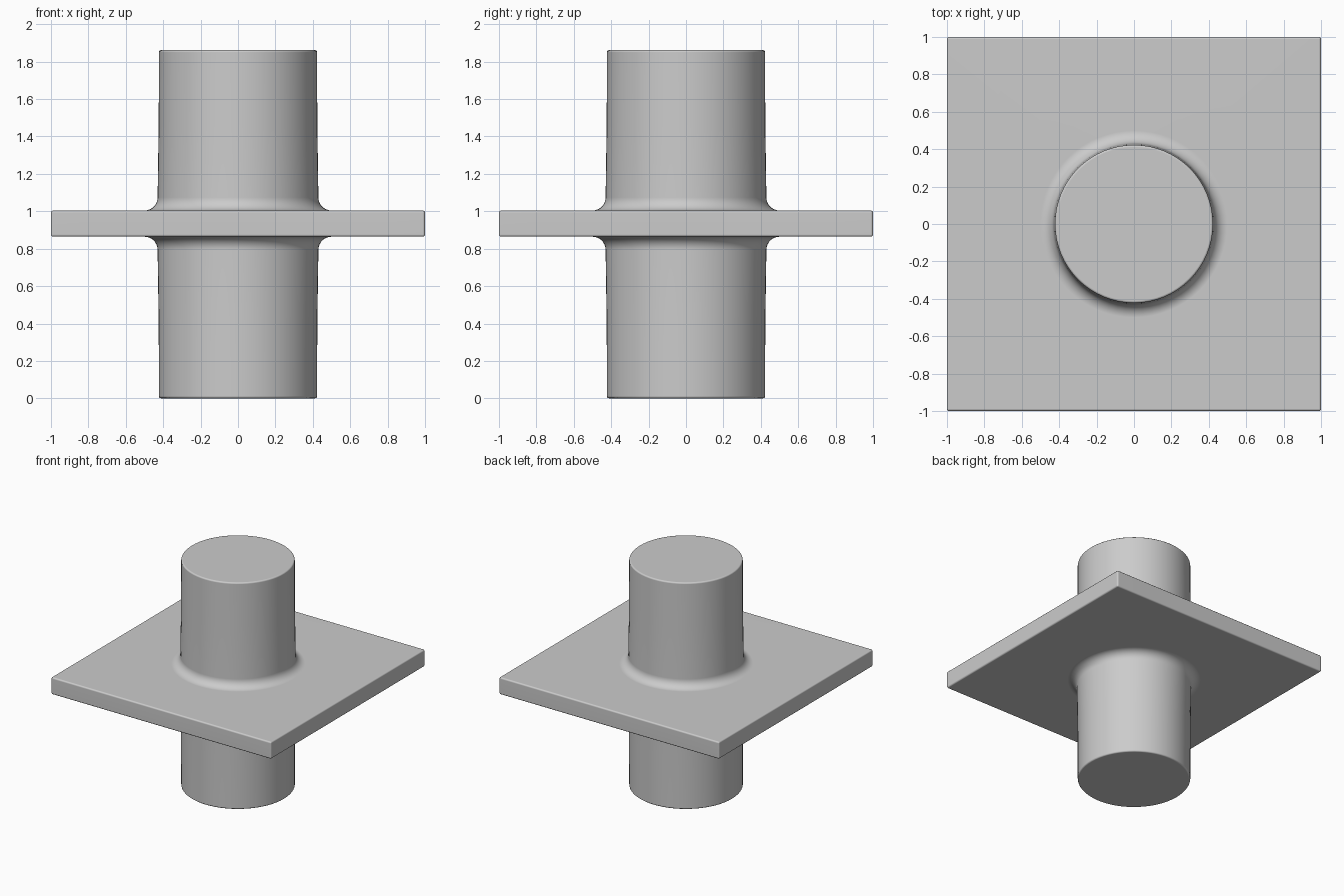
import bpy, bmesh
from math import sin, cos, pi, radians

if "Cube" in bpy.data.objects:
    bpy.data.objects.remove(bpy.data.objects["Cube"])

N = 64            # sides round the post (multiple of 8 so rings meet the plate corners)
HEIGHT = 1.862
MID = 0.934       # centre height of the plate
HALF_T = 0.07     # half the plate thickness
FILLET = 0.07

bm = bmesh.new()


def ring(size, z, square=False):
    verts = []
    for i in range(N):
        a = 2 * pi * i / N
        c, s = cos(a), sin(a)
        k = size / max(abs(c), abs(s)) if square else size
        verts.append(bm.verts.new((k * c, k * s, z)))
    return verts


# Half profile of post and fillet, from the end cap to the plate
half = [(0.423, 0.0), (0.424, 0.4)]
for i in range(8):
    t = pi / 2 * i / 7
    half.append((0.43 + FILLET * (1 - cos(t)), MID - HALF_T - FILLET * (1 - sin(t))))

# Loft: lower post, square plate edge, upper post
rings = [ring(r, z) for r, z in half]
rings += [ring(1.0, MID - HALF_T, True), ring(1.0, MID + HALF_T, True)]
rings += [ring(r, HEIGHT if z == 0 else 2 * MID - z) for r, z in reversed(half)]
for lo, hi in zip(rings, rings[1:]):
    for i in range(N):
        j = (i + 1) % N
        bm.faces.new((lo[i], lo[j], hi[j], hi[i]))
bm.faces.new(rings[0][::-1])
bm.faces.new(rings[-1])
bmesh.ops.recalc_face_normals(bm, faces=bm.faces[:])

# Small rounding on every hard edge
hard = [e for e in bm.edges if e.calc_face_angle(0) > radians(50)]
bmesh.ops.bevel(bm, geom=hard, offset=0.012, offset_type='OFFSET', segments=3,
                profile=0.5, affect='EDGES', clamp_overlap=True)

mesh = bpy.data.meshes.new("flanged_post")
bm.to_mesh(mesh)
bm.free()
post = bpy.data.objects.new("flanged_post", mesh)
bpy.context.collection.objects.link(post)
bpy.context.view_layer.objects.active = post
post.select_set(True)
bpy.ops.object.shade_smooth_by_angle(angle=radians(40))
post.modifiers.new("flat_face_normals", 'WEIGHTED_NORMAL').keep_sharp = True
